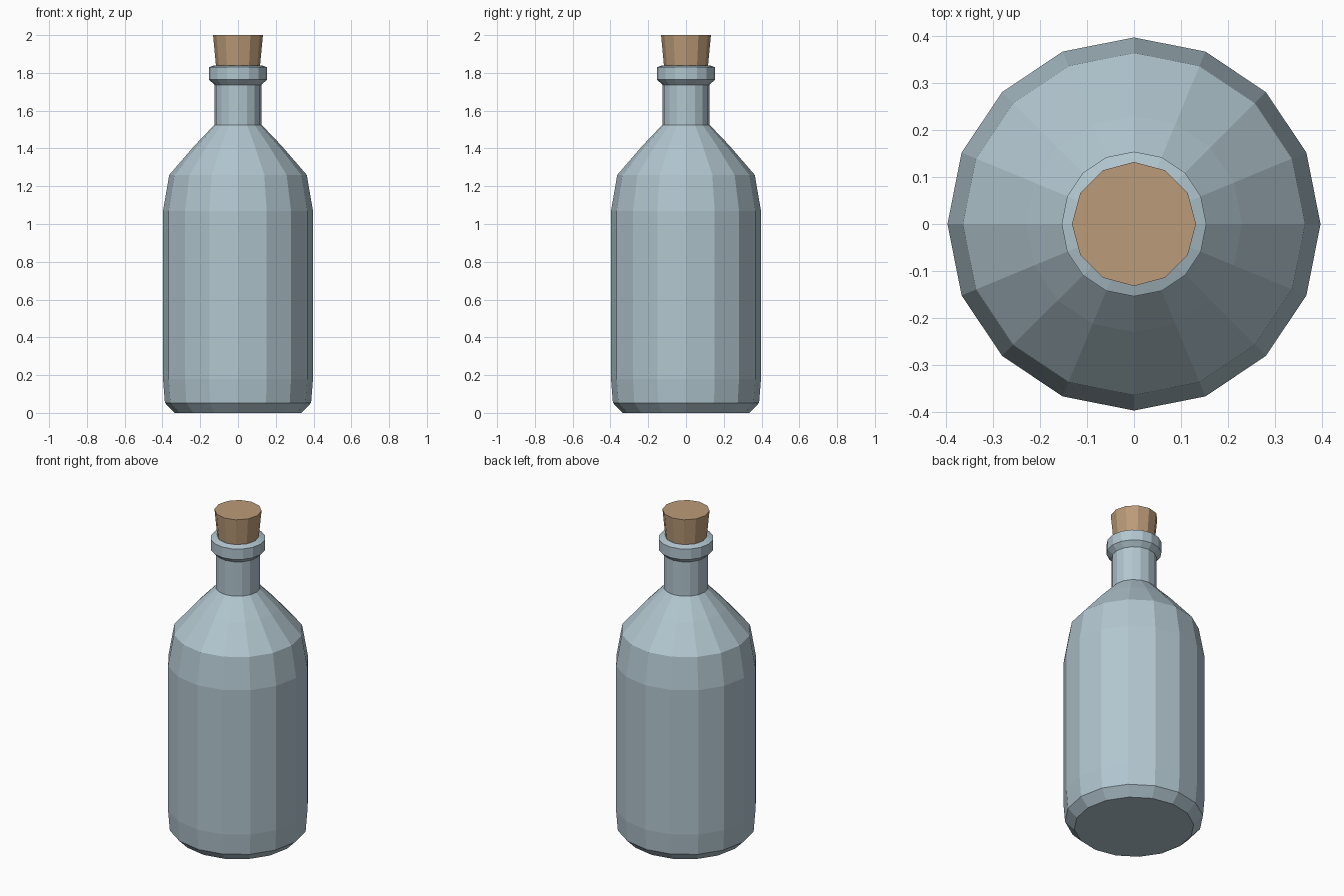
import bpy, bmesh, math

if "Cube" in bpy.data.objects:
    bpy.data.objects.remove(bpy.data.objects["Cube"])


def material(name, rgb):
    m = bpy.data.materials.new(name)
    m.diffuse_color = (*rgb, 1)
    m.use_nodes = True
    m.node_tree.nodes["Principled BSDF"].inputs["Base Color"].default_value = m.diffuse_color
    return m


def lathe(name, profile, sides, mat):
    """Revolve (radius, height) points into a closed, flat-shaded solid."""
    bm = bmesh.new()
    rings = []
    for r, z in profile:
        angles = [2 * math.pi * i / sides for i in range(sides)]
        rings.append([bm.verts.new((r * math.cos(a), r * math.sin(a), z)) for a in angles])
    for lo, hi in zip(rings, rings[1:]):
        for i in range(sides):
            j = (i + 1) % sides
            bm.faces.new((lo[i], lo[j], hi[j], hi[i]))
    bm.faces.new(rings[0][::-1])
    bm.faces.new(rings[-1])
    mesh = bpy.data.meshes.new(name)
    bm.to_mesh(mesh)
    bm.free()
    mesh.materials.append(mat)
    obj = bpy.data.objects.new(name, mesh)
    bpy.context.collection.objects.link(obj)
    return obj


glass = material("pale blue glass", (0.44, 0.56, 0.62))
cork = material("tan cork", (0.50, 0.33, 0.19))

# Bottle: chamfered base, body, shoulder, neck and flared lip
lathe("bottle", [
    (0.335, 0), (0.387, 0.053), (0.397, 0.18), (0.397, 1.07),
    (0.364, 1.26), (0.23, 1.415), (0.125, 1.525), (0.125, 1.737),
    (0.154, 1.765), (0.154, 1.83), (0.125, 1.84),
], 16, glass)

# Tapered stopper, seated in the neck
lathe("stopper", [(0.115, 1.82), (0.132, 2.0)], 12, cork)
